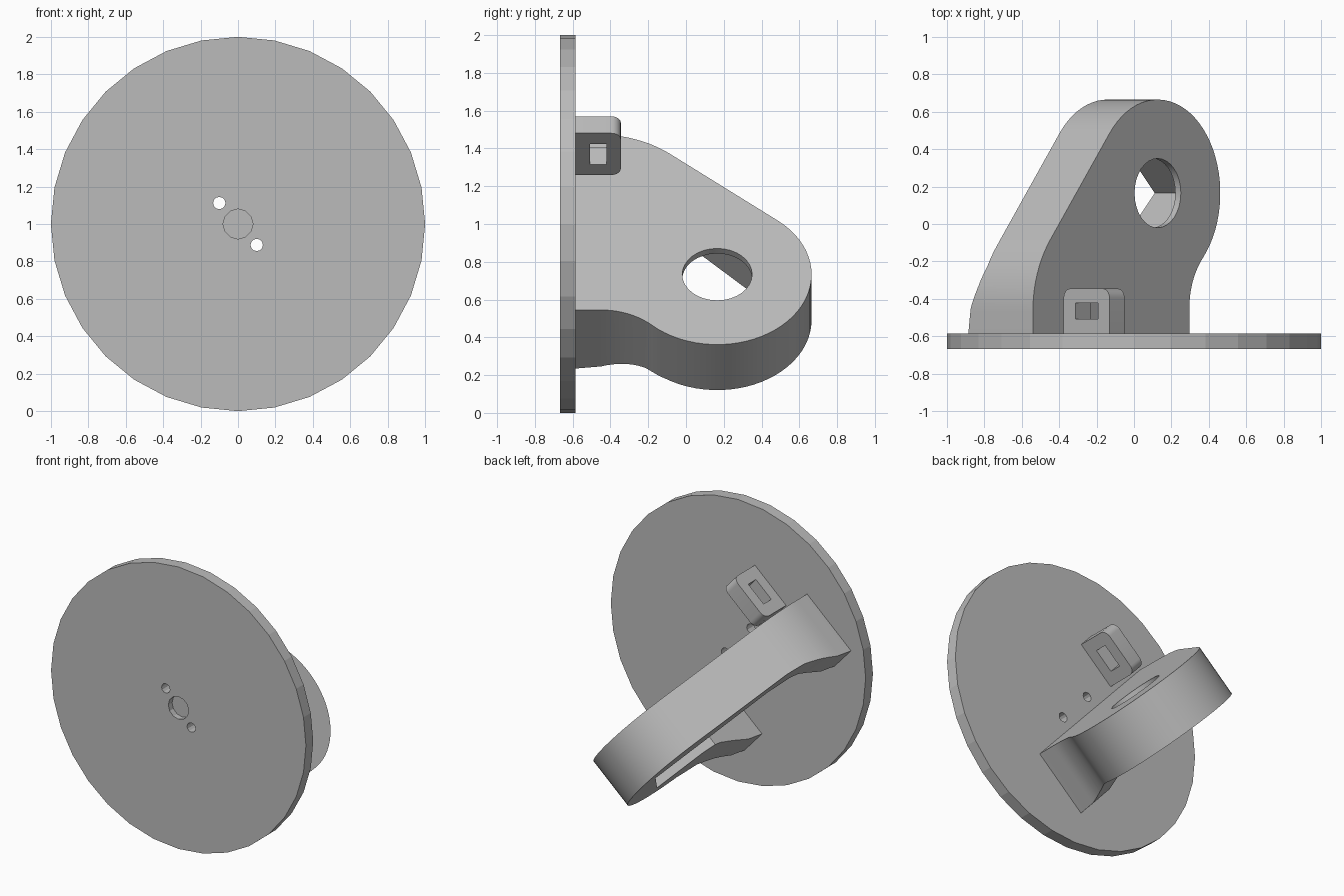
import bpy, bmesh
from math import radians, sin, cos
from mathutils import Matrix

if "Cube" in bpy.data.objects:
    bpy.data.objects.remove(bpy.data.objects["Cube"])

grey = bpy.data.materials.new("plain grey")
grey.use_nodes = True
COLOUR = (0.5, 0.5, 0.5, 1)
grey.diffuse_color = COLOUR
grey.node_tree.nodes["Principled BSDF"].inputs["Base Color"].default_value = COLOUR

# Frames: the bracket leans about y; side profiles run (y, normal) along its width
LEAN = Matrix.Translation((0, 0, 1)) @ Matrix.Rotation(radians(48), 4, 'Y')
SIDE = LEAN @ Matrix(((0, 0, 1, 0), (1, 0, 0, 0), (0, 1, 0, 0), (0, 0, 0, 1)))
FRONT = Matrix.Translation((0, 0, 1)) @ Matrix.Rotation(radians(90), 4, 'X')


def arc(cx, cy, r, start, end, steps):
    angles = [radians(start + (end - start) * i / steps) for i in range(steps + 1)]
    return [(cx + r * cos(a), cy + r * sin(a)) for a in angles]


def circle(cx, cy, r, sides):
    return arc(cx, cy, r, 0, 360, sides)[:-1]


def prism(name, points, low, high, frame):
    bm = bmesh.new()
    base = bm.faces.new([bm.verts.new((x, y, low)) for x, y in points])
    moved = bmesh.ops.extrude_face_region(bm, geom=[base])["geom"]
    bmesh.ops.translate(bm, vec=(0, 0, high - low),
                        verts=[v for v in moved if isinstance(v, bmesh.types.BMVert)])
    bmesh.ops.recalc_face_normals(bm, faces=bm.faces)
    bm.transform(frame)
    mesh = bpy.data.meshes.new(name)
    bm.to_mesh(mesh)
    bm.free()
    mesh.materials.append(grey)
    obj = bpy.data.objects.new(name, mesh)
    bpy.context.collection.objects.link(obj)
    return obj


def cut(target, *cutters):
    for cutter in cutters:
        cutter.hide_render = True
        mod = target.modifiers.new("cut", 'BOOLEAN')
        mod.operation, mod.solver, mod.object = 'DIFFERENCE', 'EXACT', cutter
    graph = bpy.context.evaluated_depsgraph_get()
    result = bpy.data.meshes.new_from_object(target.evaluated_get(graph))
    target.modifiers.clear()
    target.data = result
    for cutter in cutters:
        bpy.data.objects.remove(cutter)


def smooth(obj):
    bpy.ops.object.select_all(action='DESELECT')
    obj.select_set(True)
    bpy.context.view_layer.objects.active = obj
    bpy.ops.object.shade_smooth_by_angle(angle=radians(25))


# Round mounting disc with two screw holes and a shallow centre recess
disc = prism("mounting_disc", circle(0, 0, 1, 32), 0.585, 0.667, FRONT)
cut(disc,
    prism("recess_cutter", circle(0, 0, 0.08, 12), 0.625, 0.8, FRONT),
    prism("screw_cutter_a", circle(-0.1, 0.112, 0.033, 12), 0.4, 0.8, FRONT),
    prism("screw_cutter_b", circle(0.1, -0.112, 0.033, 12), 0.4, 0.8, FRONT))

# Leaning bracket: rounded outline, hollowed from beneath, flared rim at the disc
EYE = (0.283, 0.165)
FACE = -0.0845
outline = ([(0.536, -0.6)] + arc(0.925, -0.45, 0.389, 180, 136.2, 10)
           + arc(*EYE, 0.5, -43.8, 140.2, 36)[1:]
           + arc(-0.114, -0.468, 0.6, 140.2, 180, 10) + [(-0.714, -0.6)])
bracket = prism("bracket", outline, FACE - 0.475, FACE, LEAN)
cavity = [(0.33, -0.7), (0.33, -0.165), (0.66, 0.165), (0.283, 0.542),
          (-0.52, -0.261), (-0.52, -0.7)]
depths = [(-0.7, 0.464), (-0.585, 0.464), (-0.45, 0.447), (-0.33, 0.405),
          (-0.22, 0.372), (-0.1, 0.36), (0.8, 0.36)]
rim = [(y, FACE - d) for y, d in depths] + [(0.8, -0.9), (-0.7, -0.9)]
cut(bracket,
    prism("rim_cutter", rim, -1, 1, SIDE),
    prism("cavity_cutter", cavity, -0.9, FACE - 0.04, LEAN),
    prism("eye_cutter", circle(*EYE, 0.185, 32), -0.4, 0.2, LEAN))
smooth(bracket)

# Small slotted lug beside the bracket
lug_outline = ([(-0.6, -0.046)] + arc(-0.395, 0.004, 0.05, -90, 0, 6)
               + arc(-0.395, 0.234, 0.05, 0, 90, 6) + [(-0.6, 0.284)])
lug = prism("slotted_lug", lug_outline, -0.511, -0.391, SIDE)
slot = [(-0.508, 0.038), (-0.422, 0.038), (-0.422, 0.2), (-0.508, 0.2)]
cut(lug, prism("slot_cutter", slot, -0.7, -0.2, SIDE))
smooth(lug)
